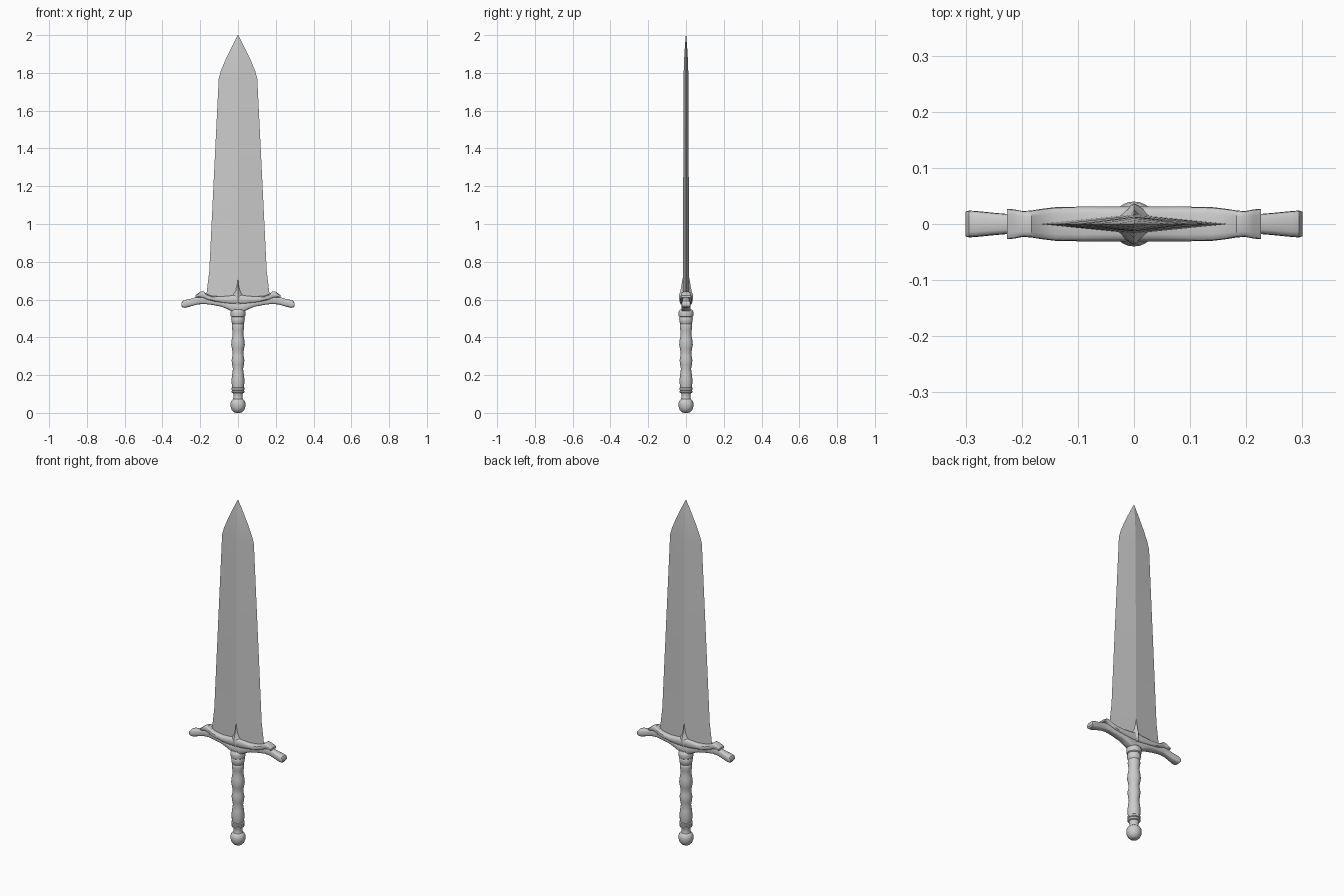
import bpy, bmesh, math
from mathutils import Vector


def loft(name, rings, angle=35):
    """Skin a list of equal-length rings, cap both ends, smooth by angle."""
    bm = bmesh.new()
    loops = [[bm.verts.new(p) for p in ring] for ring in rings]
    n = len(loops[0])
    for a, b in zip(loops, loops[1:]):
        for i in range(n):
            j = (i + 1) % n
            bm.faces.new((a[i], a[j], b[j], b[i]))
    bm.faces.new(loops[0])
    bm.faces.new(loops[-1])
    bmesh.ops.recalc_face_normals(bm, faces=bm.faces)
    me = bpy.data.meshes.new(name)
    bm.to_mesh(me)
    bm.free()
    ob = bpy.data.objects.new(name, me)
    bpy.context.collection.objects.link(ob)
    bpy.ops.object.select_all(action='DESELECT')
    ob.select_set(True)
    bpy.context.view_layer.objects.active = ob
    bpy.ops.object.shade_smooth_by_angle(angle=math.radians(angle))
    return ob


def ring_z(z, rx, ry, n):
    return [Vector((rx * math.cos(t), ry * math.sin(t), z))
            for t in (math.tau * i / n for i in range(n))]


def ring_x(x, z0, z1, hy, n=16, power=0.55):
    """Rounded-rectangle section across the x axis."""
    pts = []
    for i in range(n):
        c, s = math.cos(math.tau * i / n), math.sin(math.tau * i / n)
        cy = math.copysign(abs(c) ** power, c)
        cz = math.copysign(abs(s) ** power, s)
        pts.append(Vector((x, hy * cy, (z0 + z1) / 2 + (z1 - z0) / 2 * cz)))
    return pts


def mirrored(half):
    """Half list starts at x = 0; prepend its reflection."""
    return [(-r[0], *r[1:]) for r in reversed(half[1:])] + half


# Blade: diamond section, (z, half width, half thickness)
blade = [(0.59, 0.172, 0.017), (0.62, 0.168, 0.017), (0.75, 0.152, 0.016),
         (1.1, 0.135, 0.015), (1.77, 0.102, 0.013), (1.81, 0.091, 0.012),
         (1.87, 0.066, 0.010), (1.94, 0.032, 0.006), (2.0, 0.001, 0.001)]
loft("blade", [ring_z(z, w, t, 4) for z, w, t in blade], 8)

# Guard lower bar with drooping arms: (x, z low, z high, half depth)
bar = [(0, 0.530, 0.585, 0.025), (0.03, 0.535, 0.587, 0.025),
       (0.055, 0.549, 0.592, 0.025), (0.09, 0.563, 0.600, 0.023),
       (0.14, 0.572, 0.612, 0.020), (0.18, 0.577, 0.620, 0.018),
       (0.215, 0.574, 0.616, 0.017), (0.25, 0.564, 0.604, 0.020),
       (0.28, 0.556, 0.598, 0.023), (0.294, 0.558, 0.592, 0.024),
       (0.30, 0.566, 0.582, 0.022)]
loft("guard_bar", [ring_x(*r) for r in mirrored(bar)])

# Guard upper plate with curled tips
plate = [(0, 0.574, 0.628, 0.031), (0.04, 0.576, 0.621, 0.031),
         (0.09, 0.583, 0.616, 0.031), (0.14, 0.592, 0.620, 0.030),
         (0.165, 0.600, 0.629, 0.027), (0.183, 0.607, 0.643, 0.024),
         (0.198, 0.611, 0.642, 0.023), (0.213, 0.611, 0.632, 0.026),
         (0.226, 0.610, 0.622, 0.027)]
loft("guard_plate", [ring_x(*r) for r in mirrored(plate)])

# Pointed tongue rising along both blade faces
tongue = [(0.575, 0.075, 0.030), (0.605, 0.062, 0.037), (0.625, 0.040, 0.036),
          (0.645, 0.025, 0.030), (0.67, 0.015, 0.025), (0.70, 0.008, 0.020),
          (0.73, 0.001, 0.014)]
loft("guard_tongue", [ring_z(z, w, t, 4) for z, w, t in tongue], 30)


def lathe(name, profile):
    return loft(name, [ring_z(z, r, r, 24) for z, r in profile], 40)


# Collars under the guard
lathe("collar", [(0.462, 0.028), (0.474, 0.031), (0.482, 0.035), (0.500, 0.036),
                 (0.507, 0.033), (0.511, 0.038), (0.528, 0.040),
                 (0.540, 0.038), (0.548, 0.030)])

# Grip with finger swells
lathe("grip", [(0.13, 0.030), (0.15, 0.033), (0.175, 0.034), (0.205, 0.031),
               (0.232, 0.027), (0.255, 0.031), (0.278, 0.034), (0.30, 0.030),
               (0.318, 0.028), (0.34, 0.032), (0.362, 0.036), (0.39, 0.033),
               (0.415, 0.028), (0.435, 0.030), (0.455, 0.033), (0.468, 0.032),
               (0.475, 0.027)])

# Twin rings and neck
lathe("lower_ring", [(0.104, 0.028), (0.107, 0.033), (0.116, 0.034), (0.119, 0.031),
                     (0.122, 0.035), (0.132, 0.035), (0.136, 0.030)])
lathe("neck", [(0.065, 0.028), (0.08, 0.024), (0.095, 0.024), (0.108, 0.028)])

# Pommel
lathe("pommel", [(0.0, 0.012), (0.004, 0.022), (0.014, 0.032), (0.028, 0.038),
                 (0.045, 0.040), (0.058, 0.038), (0.068, 0.032), (0.074, 0.024)])
